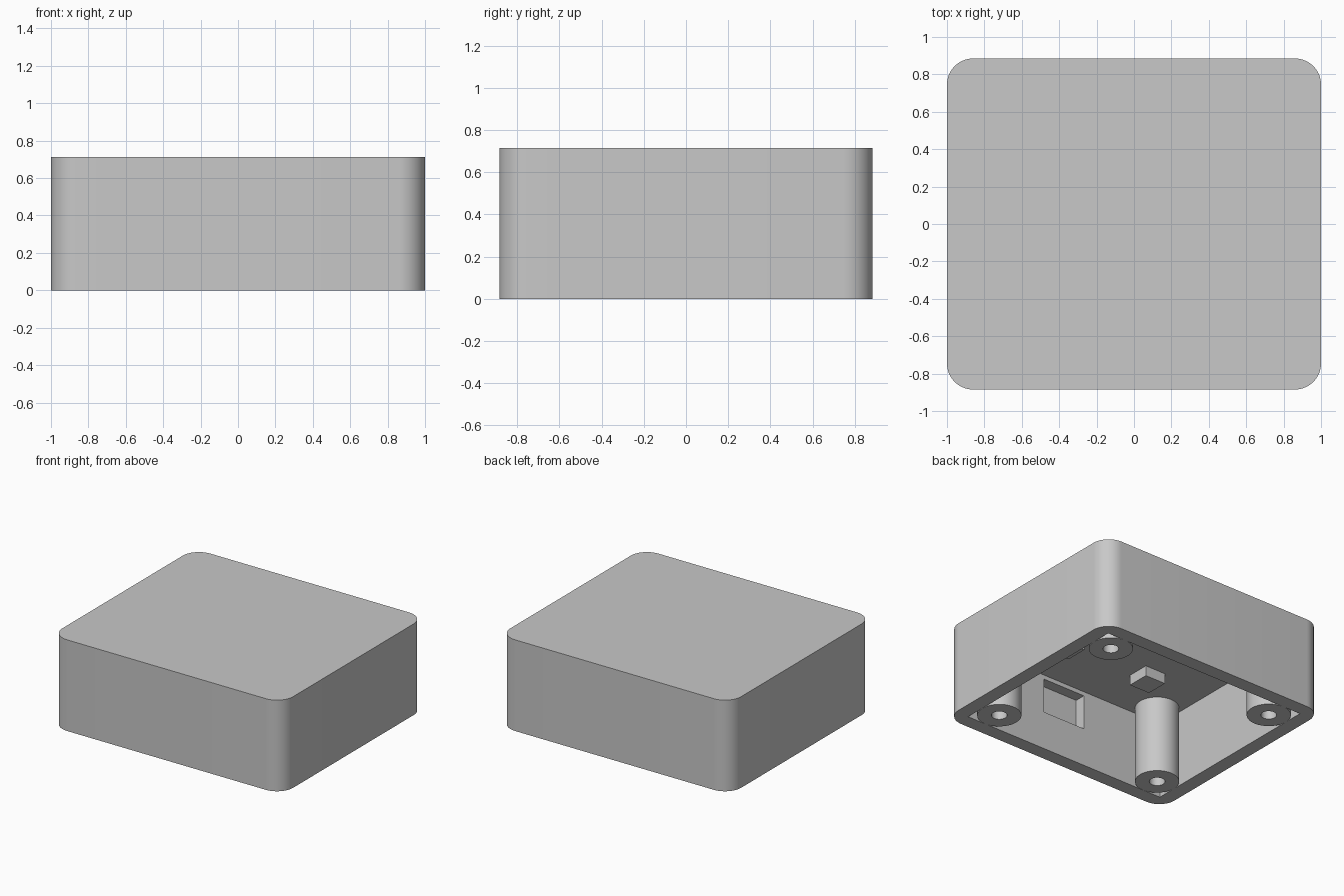
import bpy
import bmesh
from math import radians, tau
from mathutils import Matrix, Vector

cube = bpy.data.objects.get("Cube")
if cube:
    bpy.data.objects.remove(cube, do_unlink=True)

HALF_X, HALF_Y, HEIGHT = 1.0, 0.885, 0.714
WALL, CORNER = 0.111, 0.14
CEILING = HEIGHT - WALL

grey = bpy.data.materials.new("plain_grey")
grey.use_nodes = True
grey.diffuse_color = (0.58, 0.58, 0.58, 1)
grey.node_tree.nodes["Principled BSDF"].inputs["Base Color"].default_value = grey.diffuse_color


def finish(name, bm):
    """Turn a bmesh into a named grey object."""
    bmesh.ops.recalc_face_normals(bm, faces=bm.faces)
    mesh = bpy.data.meshes.new(name)
    bm.to_mesh(mesh)
    bm.free()
    mesh.materials.append(grey)
    obj = bpy.data.objects.new(name, mesh)
    bpy.context.collection.objects.link(obj)
    return obj


def box(name, low, high, corner=0):
    """Box between two points, with optional rounded upright edges."""
    low, high = Vector(low), Vector(high)
    bm = bmesh.new()
    bmesh.ops.create_cube(bm, size=1, matrix=Matrix.LocRotScale(
        (low + high) / 2, None, high - low))
    if corner:
        upright = [e for e in bm.edges
                   if abs(e.verts[0].co.z - e.verts[1].co.z) > 0.1]
        bmesh.ops.bevel(bm, geom=upright, offset=corner, segments=12,
                        profile=0.5, affect='EDGES')
    return finish(name, bm)


def activate(obj):
    bpy.ops.object.select_all(action='DESELECT')
    obj.select_set(True)
    bpy.context.view_layer.objects.active = obj


def cut(obj, cutter):
    """Subtract a cutter and remove it."""
    mod = obj.modifiers.new("cut", 'BOOLEAN')
    mod.operation = 'DIFFERENCE'
    mod.solver = 'EXACT'
    mod.object = cutter
    activate(obj)
    bpy.ops.object.modifier_apply(modifier=mod.name)
    bpy.data.objects.remove(cutter, do_unlink=True)


def smooth(obj):
    activate(obj)
    bpy.ops.object.shade_smooth_by_angle(angle=radians(30))


# Shell, open underneath, with a shallow pocket inside the front wall
shell = box("shell", (-HALF_X, -HALF_Y, 0), (HALF_X, HALF_Y, HEIGHT), CORNER)
in_x, in_y = HALF_X - WALL, HALF_Y - WALL
cut(shell, box("cavity", (-in_x, -in_y, -0.2), (in_x, in_y, CEILING)))
cut(shell, box("pocket", (-0.185, -in_y - 0.085, 0.3), (0.185, -in_y + 0.1, 0.57)))
smooth(shell)


def screw_post(name, x, y, radius=0.157, bore=0.056):
    """Hollow post turned from a profile."""
    bm = bmesh.new()
    profile = [(radius, CEILING), (radius, 0), (bore, 0), (bore, CEILING), (0, CEILING)]
    verts = [bm.verts.new((r, 0, z)) for r, z in profile]
    edges = [bm.edges.new(pair) for pair in zip(verts, verts[1:])]
    bmesh.ops.spin(bm, geom=verts + edges, axis=(0, 0, 1), cent=(0, 0, 0),
                   angle=tau, steps=48, use_merge=True)
    bmesh.ops.remove_doubles(bm, verts=bm.verts, dist=0.0001)
    bmesh.ops.translate(bm, verts=bm.verts, vec=(x, y, 0))
    smooth(finish(name, bm))


# Screw posts and ceiling pads, one of each per quarter
for sx, side in ((-1, "right"), (1, "left")):
    for sy, end in ((-1, "front"), (1, "back")):
        screw_post(f"screw_post_{end}_{side}", sx * 0.732, sy * 0.617)
        x, y, half = sx * 0.373, sy * 0.296, 0.088
        box(f"ceiling_pad_{end}_{side}", (x - half, y - half, CEILING - 0.08),
            (x + half, y + half, CEILING + 0.01))
